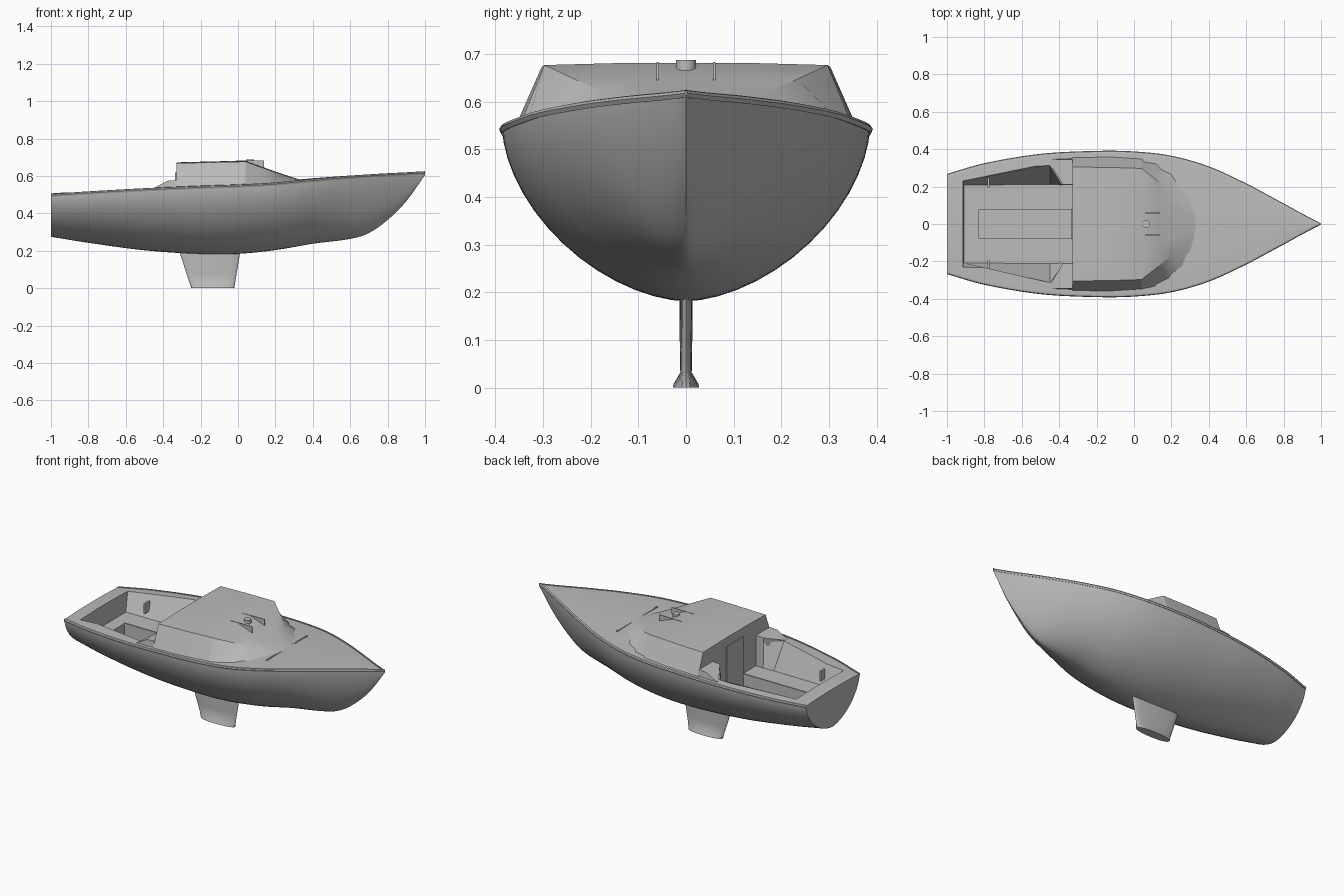
import bpy, bmesh, math

if "Cube" in bpy.data.objects:
    bpy.data.objects.remove(bpy.data.objects["Cube"], do_unlink=True)

GREY = (0.5, 0.5, 0.5, 1)
grey = bpy.data.materials.new("plain_grey")
grey.use_nodes = True
grey.diffuse_color = GREY
grey.node_tree.nodes["Principled BSDF"].inputs["Base Color"].default_value = GREY


def loft(name, rings, smooth=35):
    """Closed solid through rings that share a point count."""
    bm = bmesh.new()
    loops = [[bm.verts.new(p) for p in ring] for ring in rings]
    n = len(loops[0])
    for a, b in zip(loops, loops[1:]):
        for i in range(n):
            j = (i + 1) % n
            bm.faces.new((a[i], a[j], b[j], b[i]))
    bm.faces.new(loops[0])
    bm.faces.new(loops[-1])
    bmesh.ops.recalc_face_normals(bm, faces=bm.faces)
    mesh = bpy.data.meshes.new(name)
    bm.to_mesh(mesh)
    bm.free()
    ob = bpy.data.objects.new(name, mesh)
    bpy.context.collection.objects.link(ob)
    mesh.materials.append(grey)
    shade(ob, smooth)
    return ob


def shade(ob, degrees):
    bpy.ops.object.select_all(action="DESELECT")
    ob.select_set(True)
    bpy.context.view_layer.objects.active = ob
    bpy.ops.object.shade_smooth_by_angle(angle=math.radians(degrees))


def box(name, x, y, z):
    """Block from (low, high) limits on each axis."""
    return loft(name, [[(x[0], y[0], h), (x[1], y[0], h), (x[1], y[1], h), (x[0], y[1], h)] for h in z])


def mirrored(half, z):
    """Plan outline made of a half outline and its reflection."""
    return [(x, y, z) for x, y in half] + [(x, -y, z) for x, y in reversed(half)]


def cut(ob, cutter):
    cutter.hide_render = True
    mod = ob.modifiers.new("cut", "BOOLEAN")
    mod.operation, mod.solver, mod.object = "DIFFERENCE", "EXACT", cutter
    bpy.context.view_layer.objects.active = ob
    bpy.ops.object.modifier_apply(modifier=mod.name)
    bpy.data.objects.remove(cutter, do_unlink=True)


# Hull lines: x, half beam, sheer height, keel height
LINES = [
    (-1, .268, .5, .275), (-.8, .325, .513, .243), (-.5, .375, .53, .203),
    (-.2, .391, .543, .183), (0, .388, .55, .184), (.2, .365, .561, .204),
    (.4, .308, .58, .238), (.6, .217, .597, .264), (.7, .164, .604, .295),
    (.8, .11, .61, .365), (.9, .055, .615, .465), (1, .003, .621, .606),
]


def lines_at(x):
    """Smooth interpolation of the hull lines."""
    last = len(LINES) - 1
    k = max(i for i in range(last) if LINES[i][0] <= x + 1e-6)

    def slope(i, c):
        a, b = LINES[max(i - 1, 0)], LINES[min(i + 1, last)]
        return (b[c] - a[c]) / (b[0] - a[0])
    p, q = LINES[k], LINES[k + 1]
    h = q[0] - p[0]
    t = (x - p[0]) / h
    return [(1 + 2 * t) * (1 - t) ** 2 * p[c] + t * (1 - t) ** 2 * h * slope(k, c)
            + t * t * (3 - 2 * t) * q[c] + t * t * (t - 1) * h * slope(k + 1, c) for c in (1, 2, 3)]


STATIONS = [-1 + i / 30 for i in range(61)]
STEPS = 14


def hull_ring(x):
    beam, sheer, keel = lines_at(x)
    beam = max(beam - .006, .002)
    power = 2 / (1.72 - .4 * max(0, (x - .3) / .7))
    ring = []
    for i in range(-STEPS, STEPS + 1):
        t = abs(i) / STEPS * math.pi / 2
        y = math.copysign(beam * math.sin(t) ** power, i)
        ring.append((x, y, sheer - (sheer - keel) * max(math.cos(t), 0) ** power))
    # cambered deck back across the top
    camber = .01 * beam / .38
    for s in (.75, .5, .25, 0, -.25, -.5, -.75):
        ring.append((x, s * beam, sheer + camber * (1 - s * s)))
    return ring


hull = loft("hull", [hull_ring(x) for x in STATIONS])

# Cockpit with sloping seat backs, then the footwell
seat_low = [(-.91, .208), (-.45, .212), (-.38, .209), (-.33, .208)]
seat_high = [(-.915, .24), (-.45, .33), (-.38, .212), (-.33, .21)]
cut(hull, loft("cockpit_cutter", [mirrored(seat_low, .39), mirrored(seat_high, .56)]))
cut(hull, box("footwell_cutter", (-.83, -.33), (-.08, .08), (.305, .45)))
shade(hull, 35)

# Rub rails along the sheer
for side, label in ((1, "left"), (-1, "right")):
    rings = []
    for x in STATIONS:
        beam, sheer, _ = lines_at(x)
        inner, outer = max(beam - .014, 0), beam
        rings.append([(x, side * y, sheer + z) for y, z in
                      ((inner, -.01), (outer - .004, -.012), (outer, -.003), (outer - .004, .003), (inner, .005))])
    loft(f"{label}_rub_rail", rings)


# Cabin: x, base half width, roof half width, base height, roof height
def cabin_ring(x, base, roof, low, high):
    half = [(base, low), (roof, high), (roof * .5, high + .004)]
    return ([(x, y, z) for y, z in half] + [(x, 0, high + .005)]
            + [(x, -y, z) for y, z in reversed(half)])


cabin = loft("cabin", [cabin_ring(*row) for row in (
    (-.33, .362, .304, .52, .668), (-.14, .366, .303, .53, .673), (.04, .357, .297, .53, .677),
    (.12, .338, .235, .54, .648), (.2, .3, .17, .545, .619),
    (.28, .25, .105, .55, .592), (.335, .205, .06, .555, .575))], 25)

# Companionway board on the aft bulkhead
box("companionway_board", (-.337, -.329), (-.08, .08), (.31, .62))

# Cockpit fittings on both sides
for side, label in ((1, "left"), (-1, "right")):
    y = sorted((side * .21, side * .352))
    # raised ramp joining the side deck to the cabin
    loft(f"{label}_coaming", [
        [(-.45, v, .52) for v in (side * .325, side * .345)] + [(-.45, v, .535) for v in (side * .345, side * .325)],
        [(-.38, v, .52) for v in (side * .212, side * .35)] + [(-.38, v, .574) for v in (side * .345, side * .212)],
        [(-.329, v, .52) for v in y[::side]] + [(-.329, v, .578) for v in (side * .345, side * .21)]])
    box(f"{label}_seat_bracket", (-.782, -.772), sorted((side * .195, side * .25)), (.42, .48))
    box(f"{label}_footwell_lip", (-.83, -.33), sorted((side * .075, side * .084)), (.38, .394))
    # mast step rails and foredeck strips
    box(f"{label}_mast_step_rail", (-.01, .14), sorted((side * .057, side * .062)), (.64, .683))
    box(f"{label}_foredeck_strip", (.33, .338), sorted((side * .06, side * .2)), (.56, .584))

# Mast socket disc
loft("mast_socket", [[(.065 + .021 * math.cos(a), .021 * math.sin(a), z)
                      for a in [i * math.tau / 20 for i in range(20)]] for z in (.655, .688)])


# Keel fin with a flared foot
def fin_ring(z, aft, fore, thick):
    mid, half = (aft + fore) / 2, (fore - aft) / 2
    return [(mid + half * math.cos(a), thick * math.copysign(abs(math.sin(a)) ** .8, math.sin(a)), z)
            for a in [i * math.tau / 28 for i in range(28)]]


loft("keel_fin", [fin_ring(.23, -.325, .018, .014), fin_ring(.08, -.276, -.007, .013),
                  fin_ring(.032, -.26, -.015, .012), fin_ring(.008, -.252, -.019, .026),
                  fin_ring(0, -.25, -.02, .028)])
